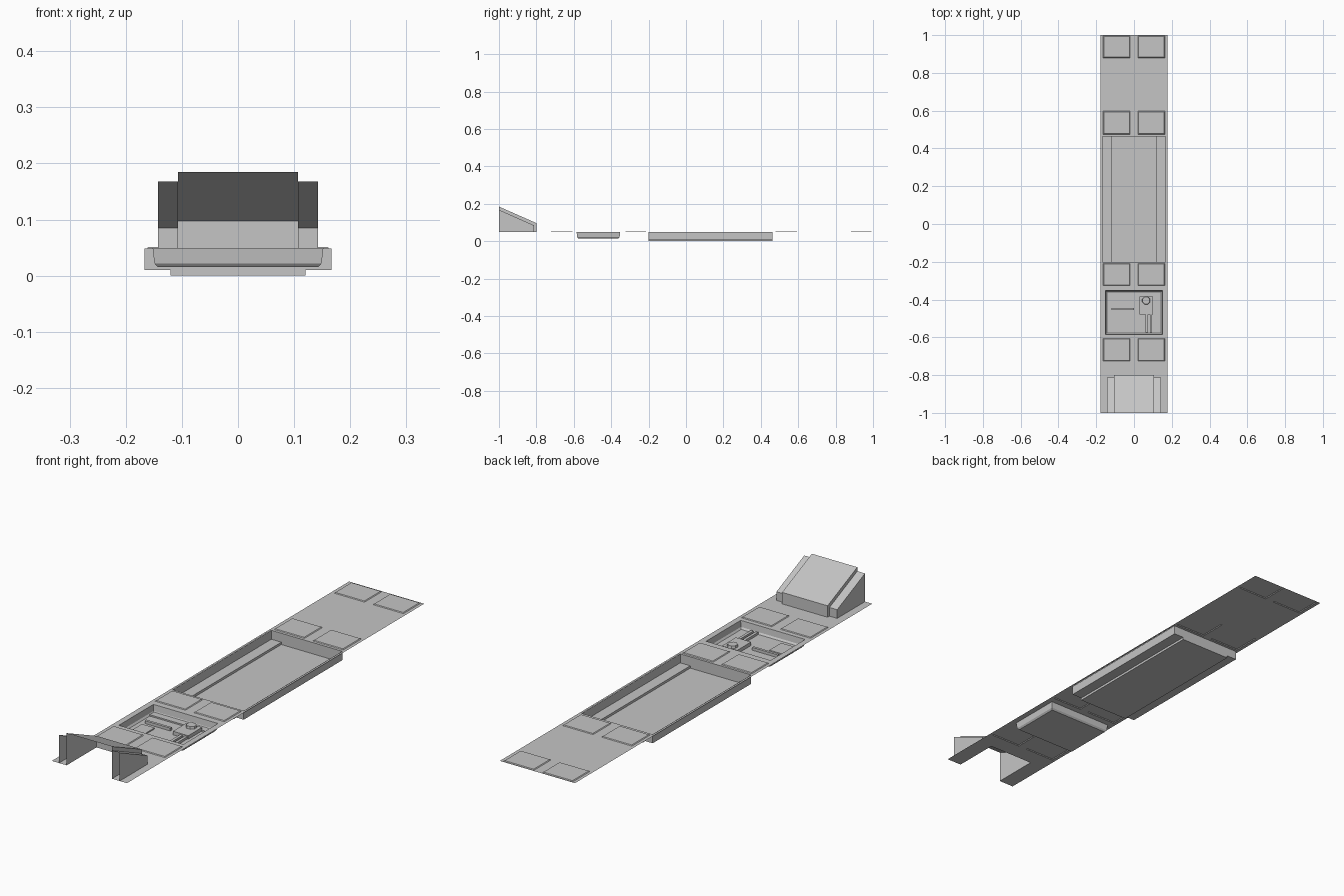
import bpy, bmesh, math
from mathutils import Matrix

cube = bpy.data.objects.get("Cube")
if cube:
    bpy.data.objects.remove(cube, do_unlink=True)

grey = bpy.data.materials.new("light_grey")
grey.use_nodes = True
COLOUR = (0.56, 0.56, 0.56, 1)
grey.diffuse_color = COLOUR
grey.node_tree.nodes["Principled BSDF"].inputs["Base Color"].default_value = COLOUR

DECK = 0.048


def finish(name, bm):
    mesh = bpy.data.meshes.new(name)
    bm.to_mesh(mesh)
    bm.free()
    mesh.materials.append(grey)
    obj = bpy.data.objects.new(name, mesh)
    bpy.context.collection.objects.link(obj)
    return obj


def extrude_profile(name, start, end, caps=(True, True)):
    """Open strip between two matching point lists, with optional end caps."""
    bm = bmesh.new()
    a = [bm.verts.new(p) for p in start]
    b = [bm.verts.new(p) for p in end]
    for i in range(len(a) - 1):
        bm.faces.new((a[i], a[i + 1], b[i + 1], b[i]))
    for ring, wanted in zip((a, b), caps):
        if wanted:
            bm.faces.new(ring)
    bmesh.ops.recalc_face_normals(bm, faces=bm.faces)
    return finish(name, bm)


def box(name, x0, x1, y0, y1, z0, z1):
    bm = bmesh.new()
    bmesh.ops.create_cube(bm, size=1)
    bm.transform(Matrix.Translation(((x0 + x1) / 2, (y0 + y1) / 2, (z0 + z1) / 2))
                 @ Matrix.Diagonal((x1 - x0, y1 - y0, z1 - z0, 1)))
    return finish(name, bm)


# Deck sheet: a grid with openings for the hood and both wells
bay_y = (-0.20, 0.463)
tray_y = (-0.585, -0.352)
plate_rows = [(-0.725, -0.605), (-0.325, -0.21), (0.475, 0.597), (0.88, 0.995)]
half = [0.02, 0.107, 0.152, 0.163, 0.168, 0.177]
xs = sorted([-x for x in half] + half)
ys = sorted([-1, -0.8, 1, *bay_y, *tray_y] + [y for row in plate_rows for y in row])
holes = [(0.107, -1, -0.8), (0.168, *bay_y), (0.152, *tray_y)]

bm = bmesh.new()
grid = [[bm.verts.new((x, y, DECK)) for x in xs] for y in ys]
plates = []
for j in range(len(ys) - 1):
    for i in range(len(xs) - 1):
        cx, cy = (xs[i] + xs[i + 1]) / 2, (ys[j] + ys[j + 1]) / 2
        if any(abs(cx) < w and y0 < cy < y1 for w, y0, y1 in holes):
            continue
        face = bm.faces.new((grid[j][i], grid[j][i + 1], grid[j + 1][i + 1], grid[j + 1][i]))
        if 0.02 < abs(cx) < 0.163 and any(y0 < cy < y1 for y0, y1 in plate_rows):
            plates.append(face)
bm.normal_update()
# Raised pressed panels, in pairs
bmesh.ops.inset_region(bm, faces=plates, thickness=0.003, depth=0.003,
                       use_even_offset=True)
finish("deck", bm)

# Long well with a lowered centre floor
right_side = [(0.12, 0), (0.12, 0.01), (0.167, 0.01), (0.167, DECK)]
section = [(-x, z) for x, z in reversed(right_side)] + right_side
extrude_profile("long_well", *[[(x, y, z) for x, z in section] for y in bay_y])

# Small well with chamfered lower edges
bm = bmesh.new()
rings = []
for inset, z in ((0, DECK), (0.003, 0.022), (0.009, 0.015)):
    w, y0, y1 = 0.152 - inset, tray_y[0] + inset, tray_y[1] - inset
    rings.append([bm.verts.new(p) for p in
                  ((-w, y0, z), (w, y0, z), (w, y1, z), (-w, y1, z))])
for upper, lower in zip(rings, rings[1:]):
    for i in range(4):
        k = (i + 1) % 4
        bm.faces.new((upper[i], upper[k], lower[k], lower[i]))
bm.faces.new(rings[-1])
bmesh.ops.recalc_face_normals(bm, faces=bm.faces)
finish("small_well", bm)

# Fittings on the floor of the small well
FLOOR = 0.015
box("rear_ledge", -0.143, 0.143, -0.39, -0.361, FLOOR, 0.021)
box("cross_bar", -0.12, 0.0, -0.456, -0.445, FLOOR, 0.027)
box("low_plate", -0.12, -0.06, -0.555, -0.475, FLOOR, 0.020)
box("valve_block", 0.028, 0.10, -0.478, -0.385, FLOOR, 0.030)
for x in (0.068, 0.09):
    box("pipe", x - 0.006, x + 0.006, -0.575, -0.478, FLOOR, 0.025)
bm = bmesh.new()
bmesh.ops.create_cone(bm, cap_ends=True, segments=8, radius1=0.022, radius2=0.02, depth=0.01)
bm.transform(Matrix.Translation((0.064, -0.405, 0.035)) @ Matrix.Rotation(math.pi / 8, 4, "Z"))
finish("valve_knob", bm)


# Sloping hood, open at the front and underneath
def hood_part(name, x0, x1, front_z, back_z, back_y, caps):
    outline = [(-1, DECK), (-1, front_z), (back_y, back_z), (back_y, DECK)]
    # The first strip would close the front, so it is removed afterwards
    obj = extrude_profile(name, *[[(x, y, z) for y, z in outline] for x in (x0, x1)], caps)
    bm = bmesh.new()
    bm.from_mesh(obj.data)
    front = [f for f in bm.faces if all(v.co.y < -0.999 for v in f.verts)]
    bmesh.ops.delete(bm, geom=front, context="FACES")
    bm.to_mesh(obj.data)
    bm.free()


hood_part("hood_centre", -0.107, 0.107, 0.185, 0.097, -0.8, (True, True))
for side, s in (("left", 1), ("right", -1)):
    hood_part("hood_" + side, s * 0.107, s * 0.143, 0.168, 0.085, -0.813, (False, True))
